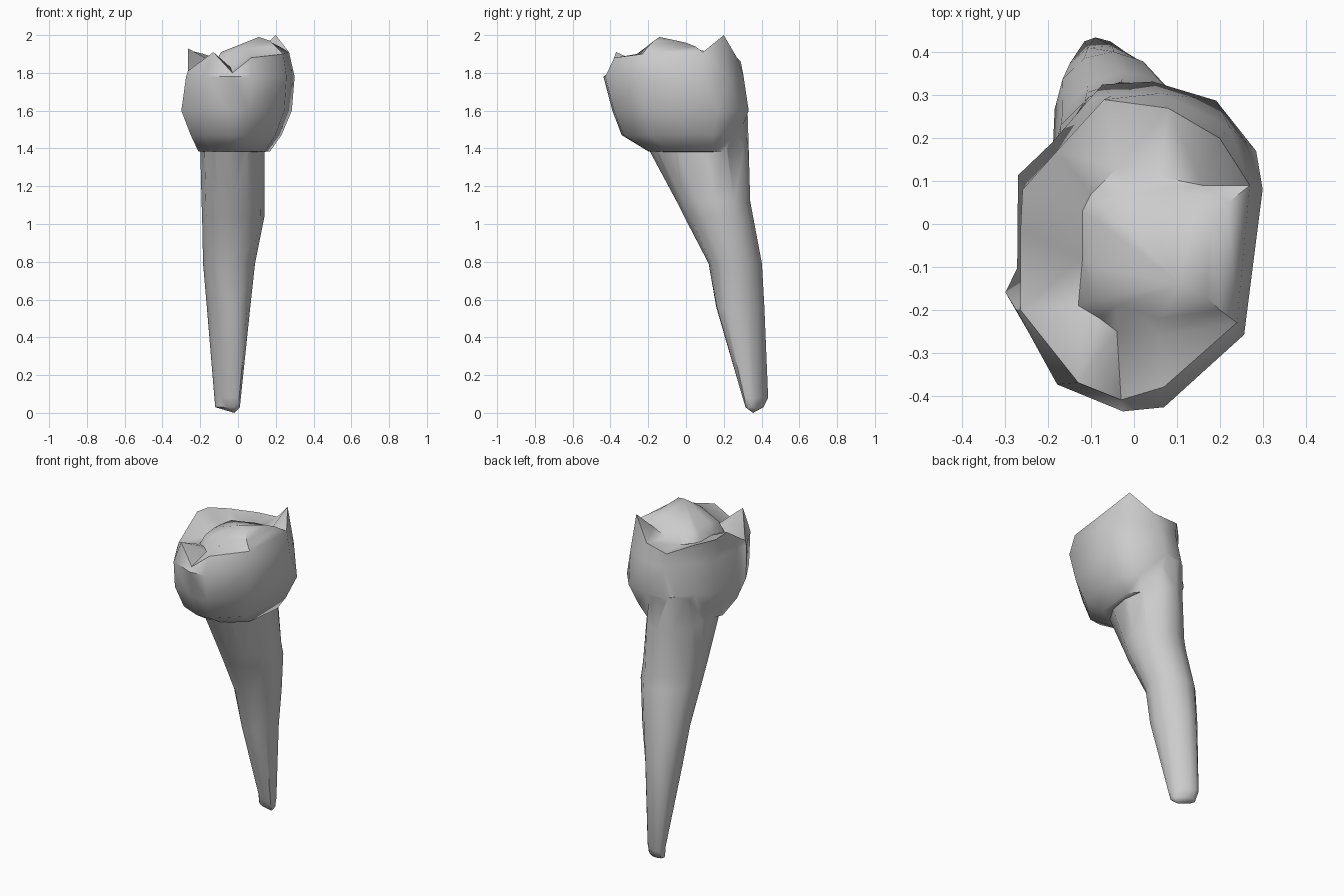
import bpy, bmesh, math


def loft(name, rings, start, end):
    """Skin a stack of equal-length closed rings; close the ends with a point."""
    bm = bmesh.new()
    loops = [[bm.verts.new(p) for p in ring] for ring in rings]
    n = len(loops[0])
    for a, b in zip(loops, loops[1:]):
        for i in range(n):
            j = (i + 1) % n
            bm.faces.new((a[i], a[j], b[j], b[i]))
    for loop, tip in ((loops[0][::-1], start), (loops[-1], end)):
        v = bm.verts.new(tip)
        for i in range(n):
            bm.faces.new((loop[i], loop[(i + 1) % n], v))
    bmesh.ops.triangulate(bm, faces=bm.faces)
    bmesh.ops.recalc_face_normals(bm, faces=bm.faces)
    mesh = bpy.data.meshes.new(name)
    bm.to_mesh(mesh)
    bm.free()
    ob = bpy.data.objects.new(name, mesh)
    bpy.context.collection.objects.link(ob)
    return ob


def fit(outline, z, x0, x1, y0, y1):
    """Stretch a flat outline into the given bounds at height z."""
    xs, ys = zip(*outline)
    ax, bx, ay, by = min(xs), max(xs), min(ys), max(ys)
    return [(x0 + (x - ax) / (bx - ax) * (x1 - x0),
             y0 + (y - ay) / (by - ay) * (y1 - y0), z) for x, y in outline]


def oval(skew):
    """Twelve-sided oval, slanted along one diagonal by the skew angle."""
    ts = [math.tau * i / 12 for i in range(12)]
    return [(math.cos(t), math.sin(t - math.radians(skew))) for t in ts]


# Root: tapering slanted oval tube, leaning to the back
root_sections = [
    (30, 0.03, -0.12, 0.01, 0.315, 0.41),
    (30, 0.08, -0.125, 0.015, 0.30, 0.435),
    (12, 0.56, -0.165, 0.065, 0.16, 0.415),
    (3, 0.79, -0.185, 0.09, 0.12, 0.402),
    (-4, 1.04, -0.19, 0.14, -0.01, 0.355),
    (-4, 1.12, -0.193, 0.14, -0.05, 0.34),
    (-4, 1.40, -0.20, 0.14, -0.20, 0.332),
    (0, 1.60, -0.18, 0.12, -0.12, 0.326),
]
root = loft("root", [fit(oval(k), *s) for k, *s in root_sections],
            (-0.02, 0.355, 0.0), (-0.03, 0.05, 1.62))

# Crown: bulging body with an irregular plan, squarer at the back right low down
left = [(0.05, 0.332), (-0.07, 0.325), (-0.19, 0.18), (-0.27, 0.10),
        (-0.272, -0.13), (-0.30, -0.19), (-0.20, -0.37), (-0.04, -0.435),
        (0.06, -0.425), (0.255, -0.25)]
low_plan = [(0.295, 0.16), (0.20, 0.285)] + left
top_plan = [(0.30, 0.10), (0.22, 0.25)] + left
body = [fit(p, *s) for p, s in (
    (low_plan, (1.385, -0.21, 0.17, -0.20, 0.24)),
    (low_plan, (1.47, -0.25, 0.23, -0.34, 0.28)),
    (low_plan, (1.60, -0.30, 0.285, -0.39, 0.332)),
    (top_plan, (1.78, -0.275, 0.30, -0.437, 0.305)))]

# Chewing surface: cusped rim, fissure, then a raised plateau
rim = [(0.27, 0.09, 1.91), (0.20, 0.20, 2.0), (0.08, 0.27, 1.88),
       (-0.07, 0.29, 1.86), (-0.18, 0.17, 1.90), (-0.26, 0.08, 1.92),
       (-0.265, -0.02, 1.93), (-0.265, -0.20, 1.81), (-0.13, -0.37, 1.91),
       (-0.03, -0.41, 1.80), (0.07, -0.38, 1.88), (0.24, -0.23, 1.90)]
fissure = [(0.22, 0.05, 1.94), (0.16, 0.09, 1.89), (0.06, 0.11, 1.86),
           (-0.04, 0.13, 1.85), (-0.10, 0.07, 1.85), (-0.12, 0.03, 1.85),
           (-0.12, -0.08, 1.85), (-0.13, -0.19, 1.83), (-0.08, -0.22, 1.84),
           (-0.04, -0.25, 1.83), (0.06, -0.26, 1.90), (0.20, -0.20, 1.94)]
plateau = [(0.18, 0.00, 1.96), (0.15, 0.07, 1.92), (0.06, 0.08, 1.91),
           (-0.02, 0.07, 1.90), (-0.08, 0.05, 1.90), (-0.09, 0.01, 1.90),
           (-0.09, -0.10, 1.91), (-0.10, -0.18, 1.89), (-0.04, -0.19, 1.91),
           (0.00, -0.20, 1.92), (0.06, -0.22, 1.93), (0.17, -0.17, 1.97)]
tooth = loft("tooth", body + [rim, fissure, plateau],
             (-0.02, 0.03, 1.365), (0.11, -0.14, 1.99))

# Fuse crown and root into one skin
fuse = tooth.modifiers.new("fuse", 'BOOLEAN')
fuse.operation = 'UNION'
fuse.solver = 'EXACT'
fuse.object = root
bpy.ops.object.select_all(action='DESELECT')
tooth.select_set(True)
bpy.context.view_layer.objects.active = tooth
bpy.ops.object.modifier_apply(modifier="fuse")
bpy.data.objects.remove(root)
bpy.ops.object.shade_smooth_by_angle(angle=math.radians(50))
